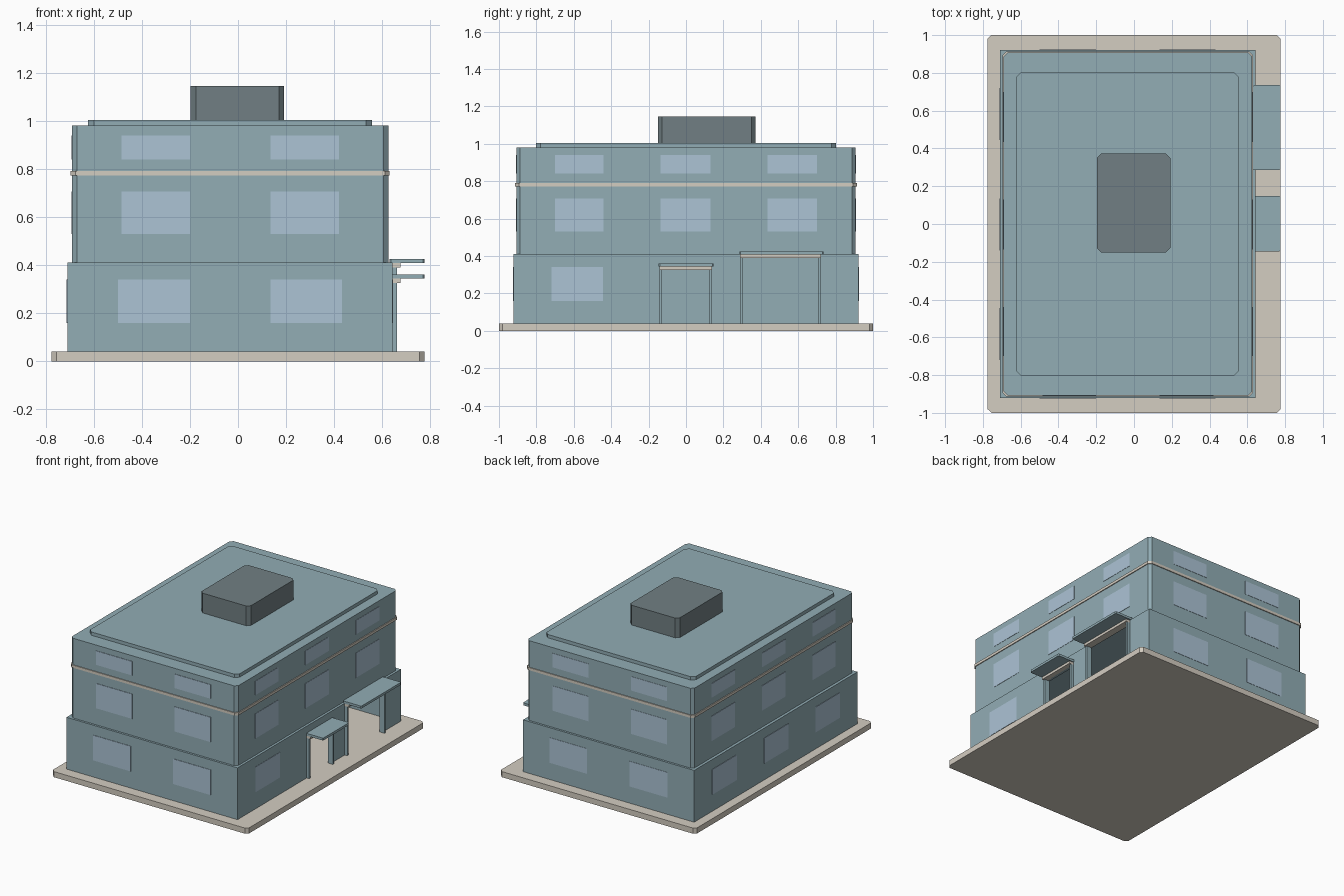
import bpy, bmesh

if "Cube" in bpy.data.objects:
    bpy.data.objects.remove(bpy.data.objects["Cube"], do_unlink=True)


def material(name, rgb):
    linear = [((c / 255 + 0.055) / 1.055) ** 2.4 for c in rgb] + [1.0]
    m = bpy.data.materials.new(name)
    m.use_nodes = True
    m.diffuse_color = linear
    bsdf = next(n for n in m.node_tree.nodes if n.type == 'BSDF_PRINCIPLED')
    bsdf.inputs["Base Color"].default_value = linear
    return m


WALL = material("blue grey wall", (146, 173, 181))
STONE = material("pale stone", (212, 205, 193))
GLASS = material("pale blue glass", (172, 195, 213))
DARK = material("dark grey plant", (113, 127, 131))


def block(name, x, y, z, mat, cut=0.0):
    """Box given by its ranges; cut chamfers the four upright edges."""
    (x0, x1), (y0, y1), (z0, z1) = x, y, z
    if cut:
        outline = [(x0 + cut, y0), (x1 - cut, y0), (x1, y0 + cut), (x1, y1 - cut),
                   (x1 - cut, y1), (x0 + cut, y1), (x0, y1 - cut), (x0, y0 + cut)]
    else:
        outline = [(x0, y0), (x1, y0), (x1, y1), (x0, y1)]
    bm = bmesh.new()
    base = bm.faces.new([bm.verts.new((px, py, z0)) for px, py in outline])
    top = bmesh.ops.extrude_face_region(bm, geom=[base])["geom"]
    bmesh.ops.translate(bm, vec=(0, 0, z1 - z0),
                        verts=[v for v in top if isinstance(v, bmesh.types.BMVert)])
    bmesh.ops.recalc_face_normals(bm, faces=bm.faces)
    mesh = bpy.data.meshes.new(name)
    bm.to_mesh(mesh)
    bm.free()
    mesh.materials.append(mat)
    obj = bpy.data.objects.new(name, mesh)
    bpy.context.collection.objects.link(obj)
    return obj


# Main masses
block("plinth", (-0.775, 0.775), (-1, 1), (0, 0.04), STONE, 0.02)
ground = block("ground_floor", (-0.71, 0.642), (-0.922, 0.922), (0.03, 0.41), WALL)
block("upper_floors", (-0.69, 0.625), (-0.907, 0.907), (0.405, 0.98), WALL, 0.02)
block("stone_band", (-0.696, 0.631), (-0.913, 0.913), (0.772, 0.791), STONE, 0.02)
block("roof_slab", (-0.624, 0.557), (-0.802, 0.802), (0.975, 1.004), WALL, 0.025)
block("roof_plant_room", (-0.197, 0.192), (-0.15, 0.372), (0.99, 1.145), DARK, 0.022)


# Hollow ground floor with open doorways
def carve(name, x, y, z):
    cutter = block(name, x, y, z, WALL)
    cutter.hide_render = True
    cutter.hide_viewport = True
    cutter.display_type = 'WIRE'
    mod = ground.modifiers.new(name, 'BOOLEAN')
    mod.operation = 'DIFFERENCE'
    mod.solver = 'EXACT'
    mod.object = cutter


carve("room_cutter", (-0.69, 0.622), (-0.902, 0.902), (0.02, 0.402))


# Entrances: piers, lintel and canopy
def entrance(name, y0, y1, head, canopy_y):
    carve(name + "_cutter", (0.6, 0.7), (y0 + 0.014, y1 - 0.014), (0.01, head))
    for side, a in (("right", y0), ("left", y1 - 0.015)):
        block(f"{name}_{side}_pier", (0.625, 0.662), (a, a + 0.015), (0.04, head), WALL)
    block(name + "_lintel", (0.625, 0.675), (y0, y1), (head, head + 0.019), STONE)
    block(name + "_canopy", (0.63, 0.775), canopy_y,
          (head + 0.018, head + 0.035), WALL, 0.006)


entrance("small_entrance", -0.143, 0.14, 0.326, (-0.146, 0.147))
entrance("large_entrance", 0.288, 0.722, 0.39, (0.285, 0.735))

# Window plates, row by row
UPPER_X = [(-0.485, -0.2), (0.135, 0.42)]
GROUND_X = [(-0.5, -0.2), (0.135, 0.432)]
UPPER_Y = [(-0.7, -0.44), (-0.135, 0.13), (0.435, 0.7)]
GROUND_Y = [(-0.72, -0.445), (-0.14, 0.135), (0.445, 0.72)]


def plate(centre):
    return (centre - 0.003, centre + 0.002)


def window_row(name, z, xs, ys, right_ys, left, right, depth):
    for i, span in enumerate(xs):
        block(f"{name}_front_window_{i}", span, plate(-depth), z, GLASS)
        block(f"{name}_back_window_{i}", span, plate(depth), z, GLASS)
    for i, span in enumerate(ys):
        block(f"{name}_right_side_window_{i}", plate(left), span, z, GLASS)
    for i, span in enumerate(right_ys):
        block(f"{name}_left_side_window_{i}", plate(right), span, z, GLASS)


window_row("ground", (0.16, 0.34), GROUND_X, GROUND_Y, GROUND_Y[:1], -0.71, 0.642, 0.922)
window_row("middle", (0.53, 0.707), UPPER_X, UPPER_Y, UPPER_Y, -0.69, 0.625, 0.907)
window_row("top", (0.84, 0.94), UPPER_X, UPPER_Y, UPPER_Y, -0.69, 0.625, 0.907)
